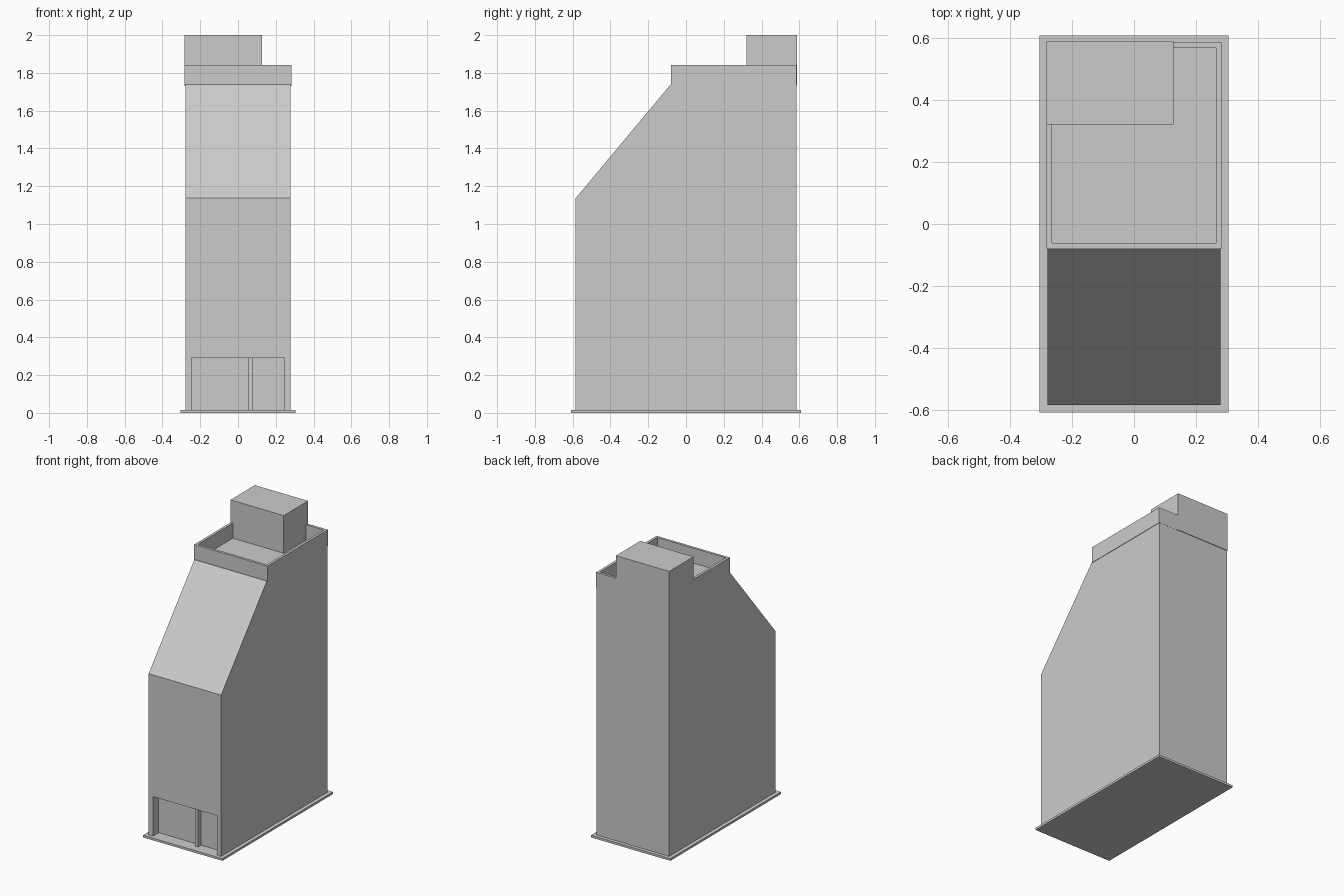
import bpy, bmesh
from mathutils import Vector

if "Cube" in bpy.data.objects:
    bpy.data.objects.remove(bpy.data.objects["Cube"])


def prism(name, points, direction):
    """Closed solid: planar outline swept along a direction."""
    bm = bmesh.new()
    face = bm.faces.new([bm.verts.new(p) for p in points])
    result = bmesh.ops.extrude_face_region(bm, geom=[face], use_keep_orig=True)
    moved = [g for g in result["geom"] if isinstance(g, bmesh.types.BMVert)]
    bmesh.ops.translate(bm, verts=moved, vec=Vector(direction))
    bmesh.ops.recalc_face_normals(bm, faces=bm.faces)
    mesh = bpy.data.meshes.new(name)
    bm.to_mesh(mesh)
    bm.free()
    obj = bpy.data.objects.new(name, mesh)
    bpy.context.collection.objects.link(obj)
    return obj


def plan(name, outline, z0, z1):
    return prism(name, [(x, y, z0) for x, y in outline], (0, 0, z1 - z0))


def box(name, x0, x1, y0, y1, z0, z1):
    return plan(name, [(x0, y0), (x1, y0), (x1, y1), (x0, y1)], z0, z1)


W, D = 0.279, 0.584          # half width and half depth of the tower
SLAB, STOREY, ROOF = 0.015, 0.29, 1.738

# Ground slab
box("base_slab", -0.305, 0.305, -0.608, 0.608, 0, SLAB)

# Ground floor with the shallow entrance recess
RX, RY = 0.246, -0.52
plan("ground_floor",
     [(-W, -D), (-RX, -D), (-RX, RY), (RX, RY), (RX, -D), (W, -D), (W, D), (-W, D)],
     SLAB, STOREY)
box("entrance_post", 0.055, 0.08, -0.553, RY, SLAB, STOREY)

# Upper storeys with the sloping front
side = [(-D, STOREY), (-D, 1.137), (-0.082, ROOF), (D, ROOF), (D, STOREY)]
prism("upper_storeys", [(-W, y, z) for y, z in side], (2 * W, 0, 0))

# Parapet running from the stair house round to its other side
PX, PF, PB, T = 0.282, -0.079, 0.585, 0.018
BX, BY = 0.128, 0.32
plan("parapet",
     [(-PX, BY), (-PX, PF), (PX, PF), (PX, PB), (BX, PB),
      (BX, PB - T), (PX - T, PB - T), (PX - T, PF + T), (-PX + T, PF + T), (-PX + T, BY)],
     1.73, 1.842)

# Stair house on the roof
box("stair_house", -PX, BX, BY, 0.588, 1.733, 2.0)
